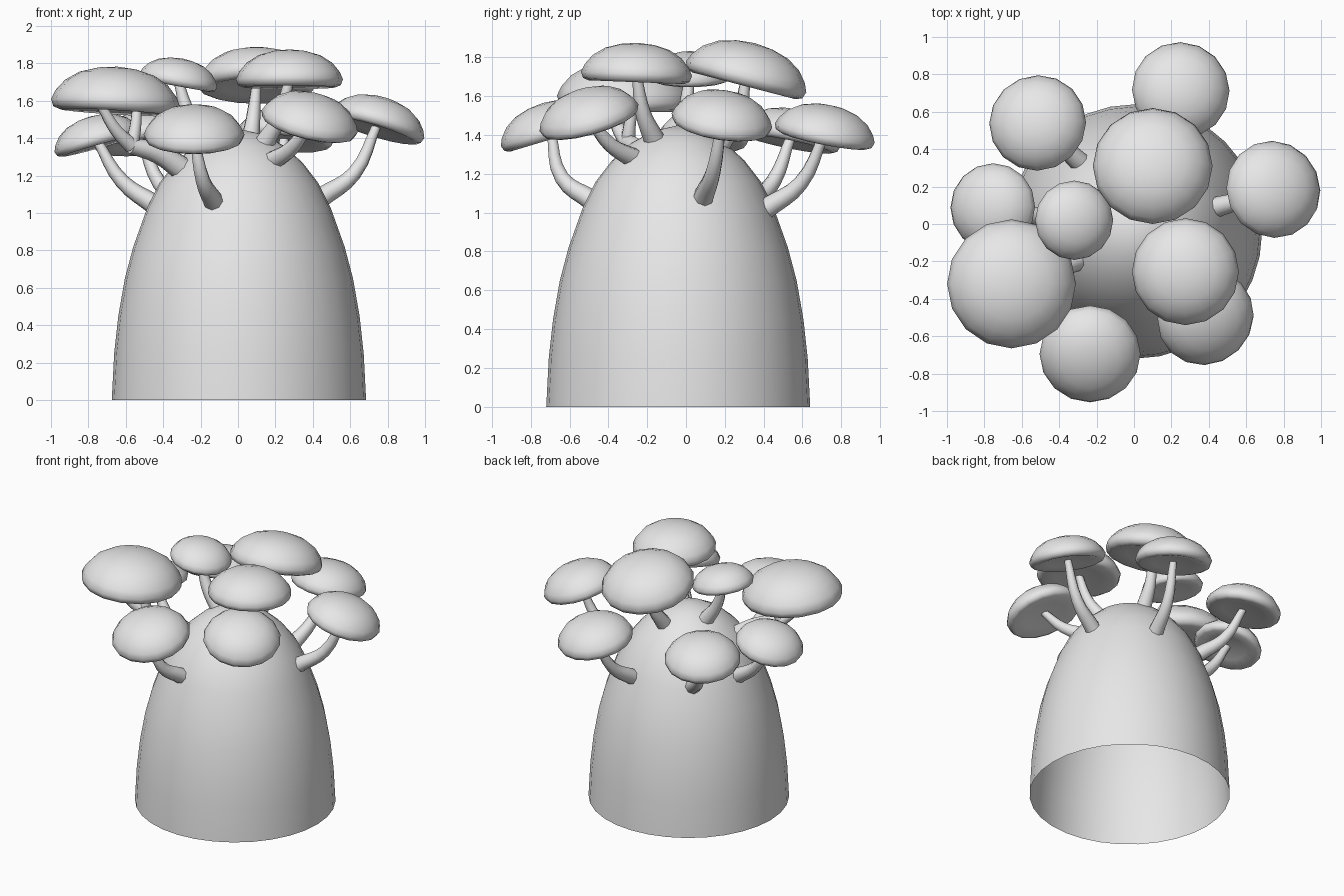
import bpy, bmesh, math
from mathutils import Vector, Matrix

cube = bpy.data.objects.get("Cube")
if cube:
    bpy.data.objects.remove(cube, do_unlink=True)

grey = bpy.data.materials.new("plain_grey")
grey.use_nodes = True
grey.diffuse_color = (0.8, 0.8, 0.8, 1)
grey.node_tree.nodes["Principled BSDF"].inputs["Base Color"].default_value = (0.8, 0.8, 0.8, 1)


def smooth(obj, angle):
    bpy.ops.object.select_all(action="DESELECT")
    obj.select_set(True)
    bpy.context.view_layer.objects.active = obj
    bpy.ops.object.shade_smooth_by_angle(angle=math.radians(angle))


def lathe(name, profile, sides, matrix, angle=60):
    """Spin an (r, z) profile around z; points at r = 0 close the shape."""
    bm = bmesh.new()
    verts = [bm.verts.new((r, 0, z)) for r, z in profile]
    edges = [bm.edges.new(pair) for pair in zip(verts, verts[1:])]
    bmesh.ops.spin(bm, geom=verts + edges, cent=(0, 0, 0), axis=(0, 0, 1),
                   angle=math.tau, steps=sides, use_duplicate=False)
    bmesh.ops.remove_doubles(bm, verts=bm.verts, dist=0.0001)
    bmesh.ops.recalc_face_normals(bm, faces=bm.faces)
    mesh = bpy.data.meshes.new(name)
    bm.to_mesh(mesh)
    bm.free()
    mesh.materials.append(grey)
    obj = bpy.data.objects.new(name, mesh)
    obj.matrix_world = matrix
    bpy.context.collection.objects.link(obj)
    smooth(obj, angle)
    return obj


def stem(name, points, r_base, r_tip):
    """Tapered bent tube through the points."""
    curve = bpy.data.curves.new(name, "CURVE")
    curve.dimensions = "3D"
    curve.bevel_depth = 1
    curve.bevel_resolution = 2
    curve.resolution_u = 4
    curve.use_fill_caps = True
    spline = curve.splines.new("BEZIER")
    spline.bezier_points.add(len(points) - 1)
    for i, (bp, co) in enumerate(zip(spline.bezier_points, points)):
        bp.co = co
        bp.handle_left_type = bp.handle_right_type = "AUTO"
        bp.radius = r_base + (r_tip - r_base) * i / (len(points) - 1)
    curve.materials.append(grey)
    obj = bpy.data.objects.new(name, curve)
    bpy.context.collection.objects.link(obj)
    bpy.ops.object.select_all(action="DESELECT")
    obj.select_set(True)
    bpy.context.view_layer.objects.active = obj
    bpy.ops.object.convert(target="MESH")
    smooth(bpy.context.view_layer.objects.active, 50)


# Open-bottomed dome trunk
trunk = [(0.68, 0), (0.667, 0.25), (0.645, 0.45), (0.61, 0.65), (0.565, 0.82),
         (0.49, 1.03), (0.425, 1.16), (0.34, 1.27), (0.24, 1.36), (0.13, 1.42), (0, 1.45)]
lathe("trunk", trunk, 32, Matrix.Translation((0.005, -0.04, 0)))

# Cap profile for unit radius: hollow underside, rounded lip, low dome
cap = [(0, -0.06), (0.55, -0.09), (0.86, -0.15), (0.96, -0.11), (1, 0), (0.94, 0.14),
       (0.8, 0.31), (0.58, 0.45), (0.3, 0.53), (0, 0.56)]

# Each entry: rim centre, radius, lean in x and y, stem base, stem bend
mushrooms = {
    "front_right_large": ((-0.655, -0.32, 1.59), 0.345, (0.06, 0.04), None, None),
    "right_low": ((-0.755, 0.09, 1.39), 0.235, (-0.28, 0.05), (-0.44, 0.03, 1.04), (-0.62, 0.06, 1.17)),
    "top_small": ((-0.32, 0.02, 1.71), 0.212, (0.18, 0), (-0.16, 0, 1.37), (-0.26, 0, 1.52)),
    "back_right": ((-0.515, 0.54, 1.39), 0.26, (-0.1, 0.2), (-0.29, 0.33, 1.04), (-0.42, 0.45, 1.16)),
    "back_left": ((0.25, 0.715, 1.41), 0.262, (0.1, 0.2), (0.15, 0.41, 1.02), (0.2, 0.59, 1.15)),
    "left": ((0.745, 0.185, 1.475), 0.262, (0.3, 0.15), (0.44, 0.09, 1.08), (0.62, 0.14, 1.21)),
    "top_back": ((0.1, 0.31, 1.70), 0.32, (0, 0.26), (0.06, 0.18, 1.36), (0.08, 0.27, 1.5)),
    "top_front": ((0.275, -0.255, 1.715), 0.286, (0, 0.04), (0.14, -0.16, 1.37), (0.22, -0.22, 1.51)),
    "front_left": ((0.383, -0.5, 1.49), 0.264, (0.24, -0.28), (0.17, -0.25, 1.27), (0.29, -0.39, 1.35)),
    "front": ((-0.235, -0.695, 1.42), 0.27, (0, -0.3), (-0.13, -0.48, 1.06), (-0.19, -0.64, 1.18)),
}
for name, (centre, radius, lean, base, bend) in mushrooms.items():
    centre = Vector(centre)
    normal = Vector((*lean, 1)).normalized()
    tilt = Vector((0, 0, 1)).rotation_difference(normal).to_matrix().to_4x4()
    lathe(name + "_cap", cap, 16, Matrix.Translation(centre) @ tilt @ Matrix.Scale(radius, 4))
    if base:
        stem(name + "_stem", [base, bend, centre], 0.055, 0.025)

# Forked stem under the large cap
fork = (-0.57, -0.3, 1.36)
stem("forked_stem", [(-0.29, -0.18, 1.23), (-0.43, -0.24, 1.32), fork], 0.066, 0.045)
stem("fork_outer", [fork, (-0.65, -0.35, 1.44), (-0.73, -0.39, 1.57)], 0.044, 0.026)
stem("fork_inner", [fork, (-0.55, -0.29, 1.45), (-0.54, -0.27, 1.57)], 0.04, 0.026)
